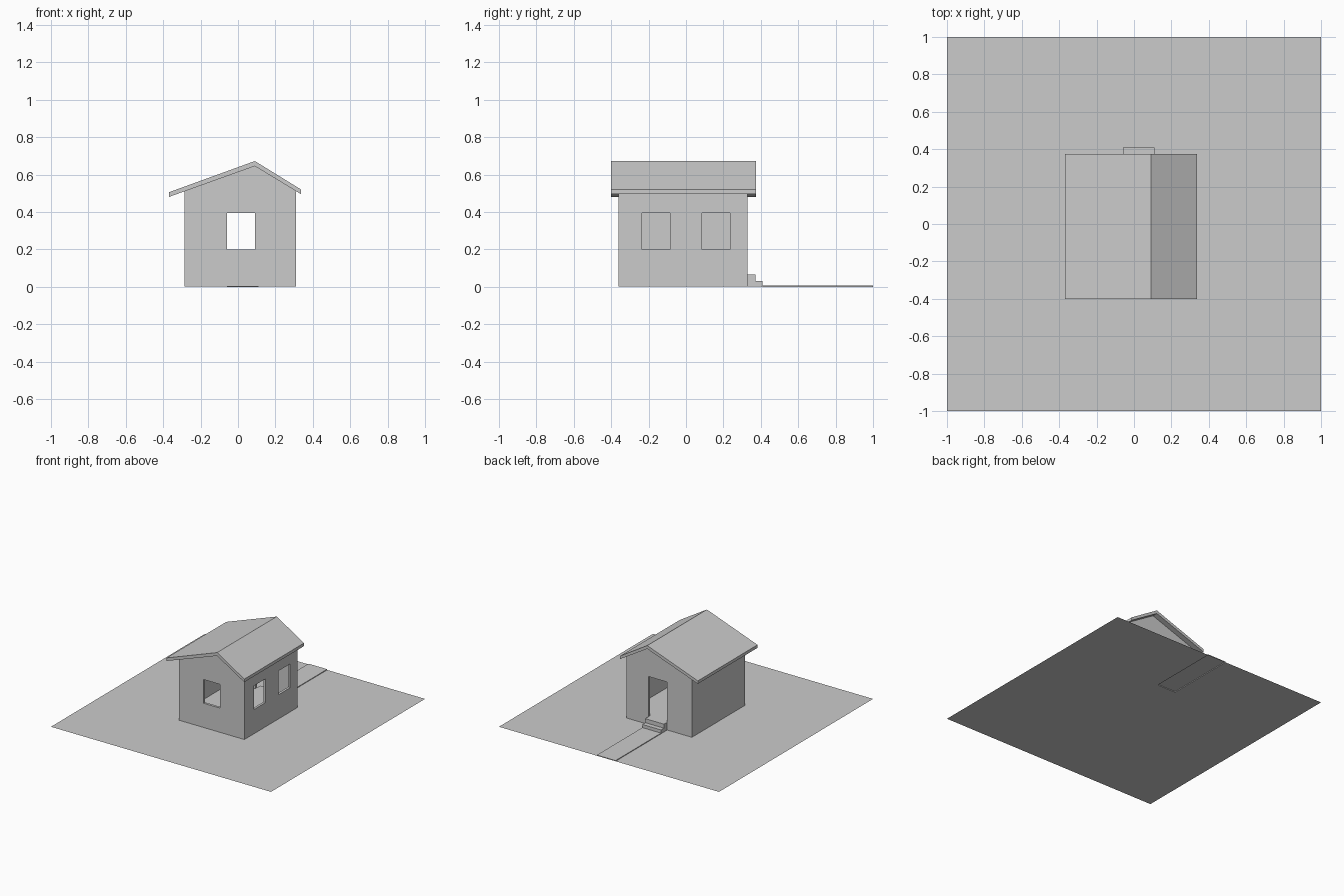
import bpy
import bmesh

cube = bpy.data.objects.get("Cube")
if cube:
    bpy.data.objects.remove(cube, do_unlink=True)

grey = bpy.data.materials.new("plain_grey")
grey.use_nodes = True
colour = (0.6, 0.6, 0.6, 1)
grey.diffuse_color = colour
grey.node_tree.nodes["Principled BSDF"].inputs["Base Color"].default_value = colour


def finish(name, bm):
    mesh = bpy.data.meshes.new(name)
    bm.to_mesh(mesh)
    bm.free()
    mesh.materials.append(grey)
    obj = bpy.data.objects.new(name, mesh)
    bpy.context.collection.objects.link(obj)
    return obj


def prism(name, profile, y0, y1, skip_bottom=False):
    """Extrude an (x, z) outline along y."""
    bm = bmesh.new()
    face = bm.faces.new([bm.verts.new((x, y0, z)) for x, z in profile])
    out = bmesh.ops.extrude_face_region(bm, geom=[face], use_keep_orig=True)
    verts = [v for v in out["geom"] if isinstance(v, bmesh.types.BMVert)]
    bmesh.ops.translate(bm, verts=verts, vec=(0, y1 - y0, 0))
    bmesh.ops.recalc_face_normals(bm, faces=bm.faces)
    if skip_bottom:
        low = [f for f in bm.faces if f.normal.z < -0.9]
        bmesh.ops.delete(bm, geom=low, context="FACES")
    return finish(name, bm)


def box(name, x0, x1, y0, y1, z0, z1, skip_bottom=False):
    return prism(name, [(x0, z0), (x1, z0), (x1, z1), (x0, z1)], y0, y1, skip_bottom)


def cut(obj, cutter):
    cutter.hide_render = True
    mod = obj.modifiers.new("opening", "BOOLEAN")
    mod.operation = "DIFFERENCE"
    mod.solver = "EXACT"
    mod.object = cutter
    bpy.context.view_layer.objects.active = obj
    bpy.ops.object.modifier_apply(modifier=mod.name)
    bpy.data.objects.remove(cutter, do_unlink=True)


# Ground sheet with an opening where the raised path runs
PATH_L, PATH_R, PATH_Y = -0.06, 0.11, 0.41
bm = bmesh.new()
xs, ys = (-1, PATH_L, PATH_R, 1), (-1, PATH_Y, 1)
grid = [[bm.verts.new((x, y, 0)) for x in xs] for y in ys]
for j in range(2):
    for i in range(3):
        if (i, j) != (1, 1):
            bm.faces.new((grid[j][i], grid[j][i + 1], grid[j + 1][i + 1], grid[j + 1][i]))
finish("ground", bm)
box("path", PATH_L, PATH_R, PATH_Y, 1, 0, 0.006, skip_bottom=True)

# Steps up to the door
FLOOR = 0.065
box("upper_step", PATH_L, PATH_R, 0.33, 0.372, 0.001, FLOOR)
box("lower_step", PATH_L, PATH_R, 0.372, PATH_Y, 0.001, 0.032)

# Walls: gabled shell with a hollow room
X0, X1, Y0, Y1, T = -0.285, 0.31, -0.36, 0.33, 0.02
RIDGE = 0.09
walls = prism("walls", [(X0, 0.001), (X1, 0.001), (X1, 0.515), (RIDGE, 0.65), (X0, 0.515)], Y0, Y1)
cut(walls, box("room_cutter", X0 + T, X1 - T, Y0 + T, Y1 - T, FLOOR, 0.9))

# Front window, two side windows and the back door
SILL, HEAD = 0.2, 0.395
cut(walls, box("front_window_cutter", -0.06, 0.09, Y0 - 0.1, Y0 + 0.1, SILL, HEAD))
for y in (-0.16, 0.16):
    cut(walls, box("side_window_cutter", X1 - 0.1, X1 + 0.1, y - 0.075, y + 0.075, SILL, HEAD))
cut(walls, box("door_cutter", PATH_L, PATH_R, Y1 - 0.1, Y1 + 0.1, FLOOR, HEAD))

# Uneven gable roof
prism("roof", [(-0.37, 0.48), (RIDGE, 0.645), (0.337, 0.495),
               (0.337, 0.52), (RIDGE, 0.672), (-0.37, 0.505)], -0.4, 0.375)
